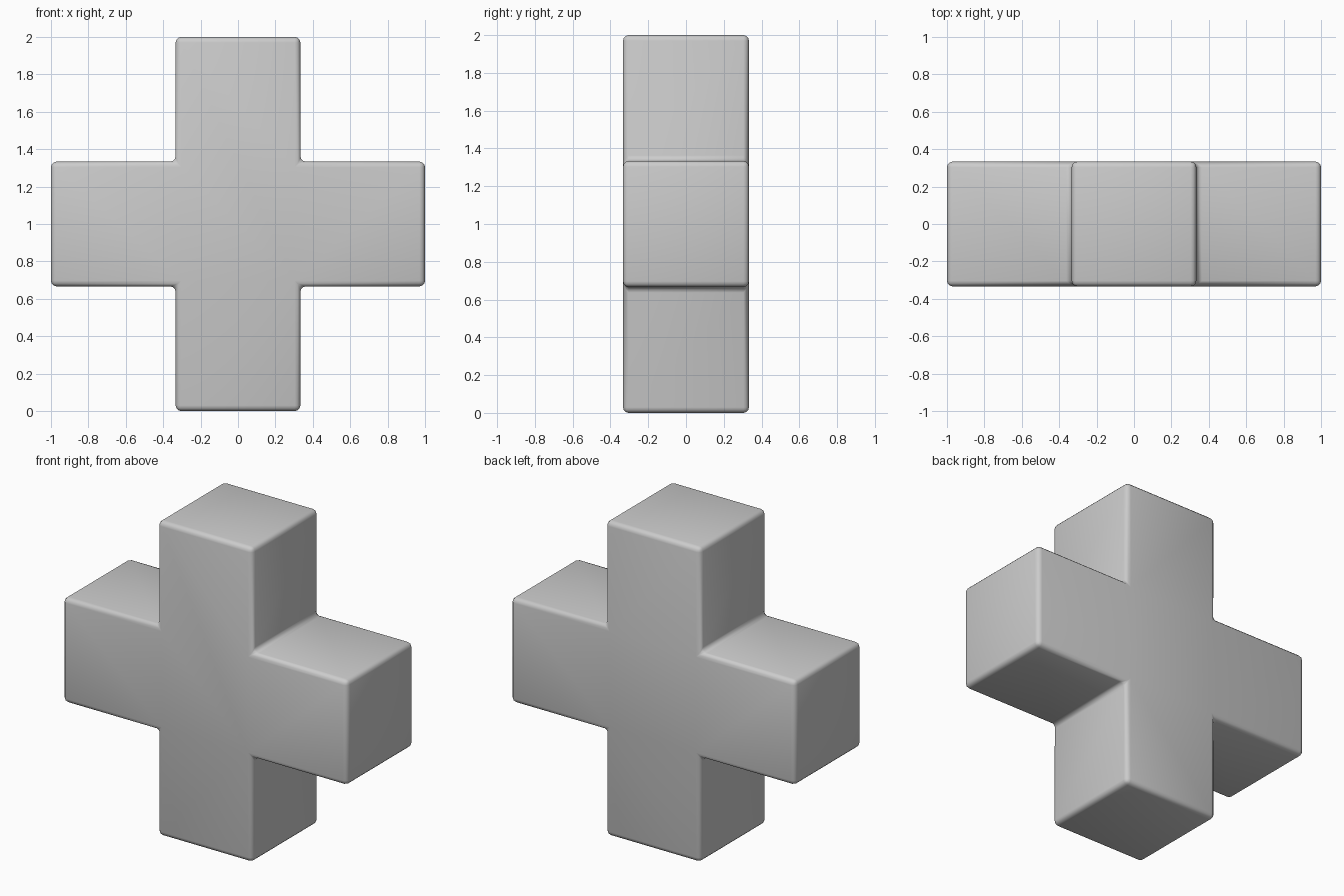
import bpy, bmesh

if "Cube" in bpy.data.objects:
    bpy.data.objects.remove(bpy.data.objects["Cube"])

ARM = 1 / 3      # half thickness of each arm
REACH = 1.0      # distance from centre to arm tip
MID = 1.0        # height of the centre

# Cross outline: three corners per quarter turn
outline = []
u, v = (1, 0), (0, 1)
for _ in range(4):
    for a, b in ((REACH, -ARM), (REACH, ARM), (ARM, ARM)):
        outline.append((a * u[0] + b * v[0], a * u[1] + b * v[1]))
    u, v = v, (-u[0], -u[1])

# Extrude the outline front to back
bm = bmesh.new()
face = bm.faces.new([bm.verts.new((x, -ARM, z + MID)) for x, z in outline])
ext = bmesh.ops.extrude_face_region(bm, geom=[face], use_keep_orig=True)
moved = [g for g in ext["geom"] if isinstance(g, bmesh.types.BMVert)]
bmesh.ops.translate(bm, verts=moved, vec=(0, 2 * ARM, 0))
bmesh.ops.recalc_face_normals(bm, faces=bm.faces)
mesh = bpy.data.meshes.new("cross_block")
bm.to_mesh(mesh)
bm.free()
block = bpy.data.objects.new("cross_block", mesh)
bpy.context.collection.objects.link(block)

# Soft rounded edges, including the inner corners
bevel = block.modifiers.new("rounded_edges", "BEVEL")
bevel.width = 0.03
bevel.segments = 3
bevel.limit_method = "ANGLE"
mesh.shade_smooth()
